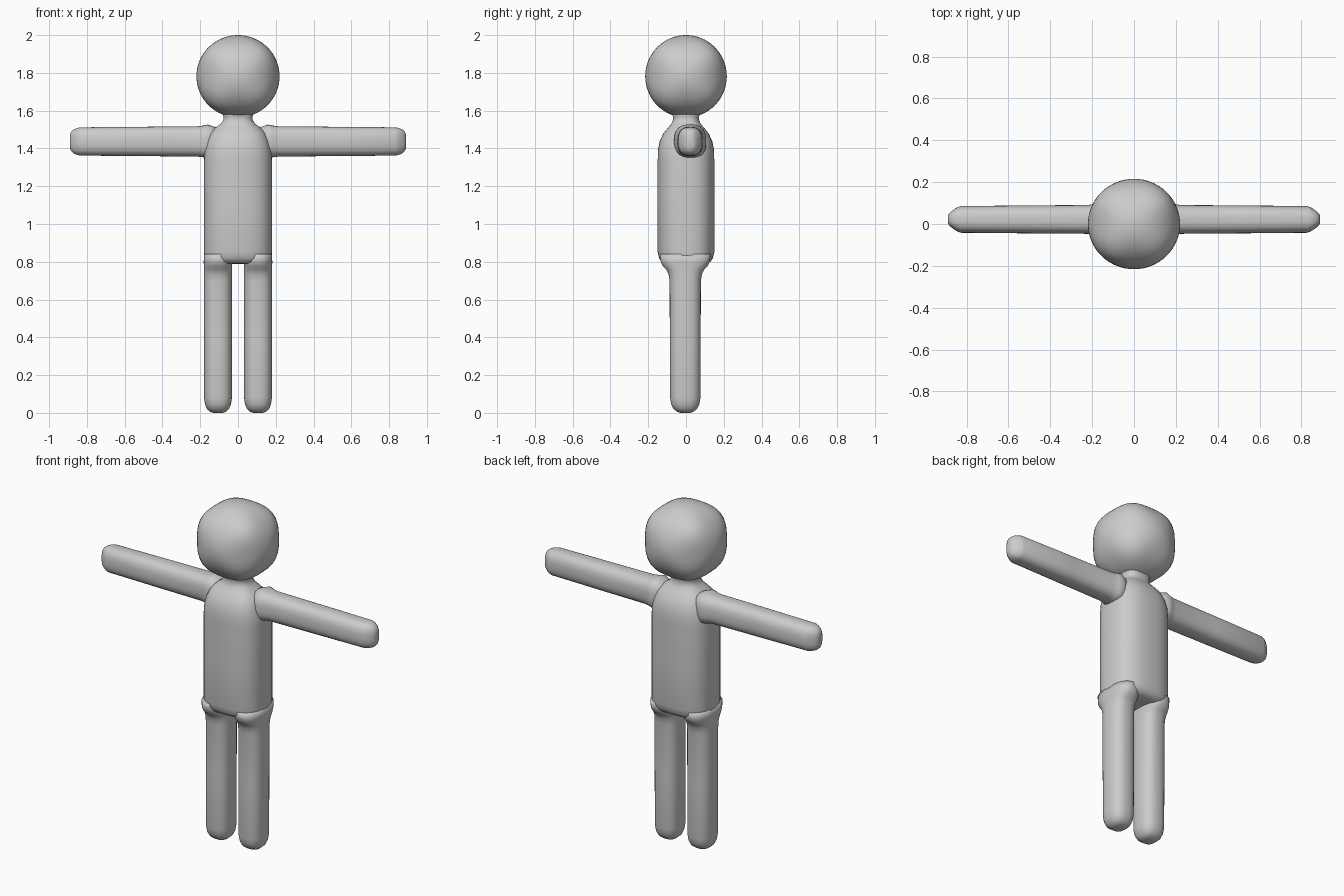
import bpy, bmesh, math
from mathutils import Vector

if "Cube" in bpy.data.objects:
    bpy.data.objects.remove(bpy.data.objects["Cube"])

grey = bpy.data.materials.new("light_grey")
grey.diffuse_color = (0.6, 0.6, 0.6, 1)
grey.use_nodes = True
grey.node_tree.nodes["Principled BSDF"].inputs["Base Color"].default_value = grey.diffuse_color


def finish(name, bm):
    bmesh.ops.recalc_face_normals(bm, faces=bm.faces)
    for f in bm.faces:
        f.smooth = True
    me = bpy.data.meshes.new(name)
    bm.to_mesh(me)
    bm.free()
    me.materials.append(grey)
    ob = bpy.data.objects.new(name, me)
    bpy.context.collection.objects.link(ob)
    return ob


def loft(name, rings, place, power=2.5, n=32):
    """Skin rounded-square rings (position, half width, half depth)."""
    bm = bmesh.new()
    rows = []
    for t, a, b in rings:
        row = []
        for i in range(n):
            w = 2 * math.pi * (i + 0.5) / n
            c, s = math.cos(w), math.sin(w)
            u = a * math.copysign(abs(c) ** (2 / power), c)
            v = b * math.copysign(abs(s) ** (2 / power), s)
            row.append(bm.verts.new(place(t, u, v)))
        rows.append(row)
    for r, q in zip(rows, rows[1:]):
        for i in range(n):
            j = (i + 1) % n
            bm.faces.new((r[i], r[j], q[j], q[i]))
    bm.faces.new(rows[0])
    bm.faces.new(rows[-1])
    return finish(name, bm)


# Torso, shoulders and neck in one skin
loft("torso", [(0.788, 0.13, 0.06), (0.79, 0.16, 0.105), (0.80, 0.174, 0.13),
               (0.82, 0.18, 0.143), (0.85, 0.181, 0.15), (1.1, 0.181, 0.15),
               (1.34, 0.181, 0.15), (1.39, 0.177, 0.149), (1.44, 0.165, 0.139),
               (1.48, 0.148, 0.12), (1.51, 0.12, 0.095), (1.53, 0.092, 0.078),
               (1.55, 0.078, 0.07), (1.57, 0.077, 0.07), (1.60, 0.09, 0.085)],
     lambda t, u, v: (u, v, t), 2.6, 40)

# Head: a rounded block with slightly full corners
bm = bmesh.new()
bmesh.ops.create_cube(bm, size=2)
bmesh.ops.subdivide_edges(bm, edges=bm.edges[:], cuts=15, use_grid_fill=True)
for v in bm.verts:
    d = Vector([math.tan(c * math.pi / 4) for c in v.co]).normalized()
    d *= 1 + 0.065 * 27 * (d.x * d.y * d.z) ** 2
    v.co = (d.x * 0.22, d.y * 0.216, 1.782 + d.z * 0.218)
finish("head", bm)

# Legs flare into the hips, arms flare into the shoulders
leg = [(0.0, 0.025, 0.025), (0.006, 0.042, 0.043), (0.02, 0.058, 0.062),
       (0.045, 0.069, 0.075), (0.08, 0.074, 0.081), (0.40, 0.0745, 0.082),
       (0.70, 0.0745, 0.083), (0.735, 0.0745, 0.089), (0.76, 0.0745, 0.102),
       (0.775, 0.075, 0.118), (0.80, 0.076, 0.13), (0.84, 0.074, 0.135)]
arm = [(0.10, 0.055, 0.07), (0.16, 0.085, 0.09), (0.185, 0.076, 0.084),
       (0.22, 0.069, 0.080), (0.5, 0.067, 0.078), (0.83, 0.064, 0.075),
       (0.85, 0.055, 0.072), (0.87, 0.041, 0.064), (0.882, 0.030, 0.053),
       (0.89, 0.018, 0.036)]
for side, s in (("left", 1), ("right", -1)):
    loft(side + "_leg", leg, lambda t, u, v: (s * 0.106 + u, v - 0.004, t), 2.5)
    loft(side + "_arm", arm, lambda t, u, v: (s * t, u + 0.022, v + 1.437), 2.6)
